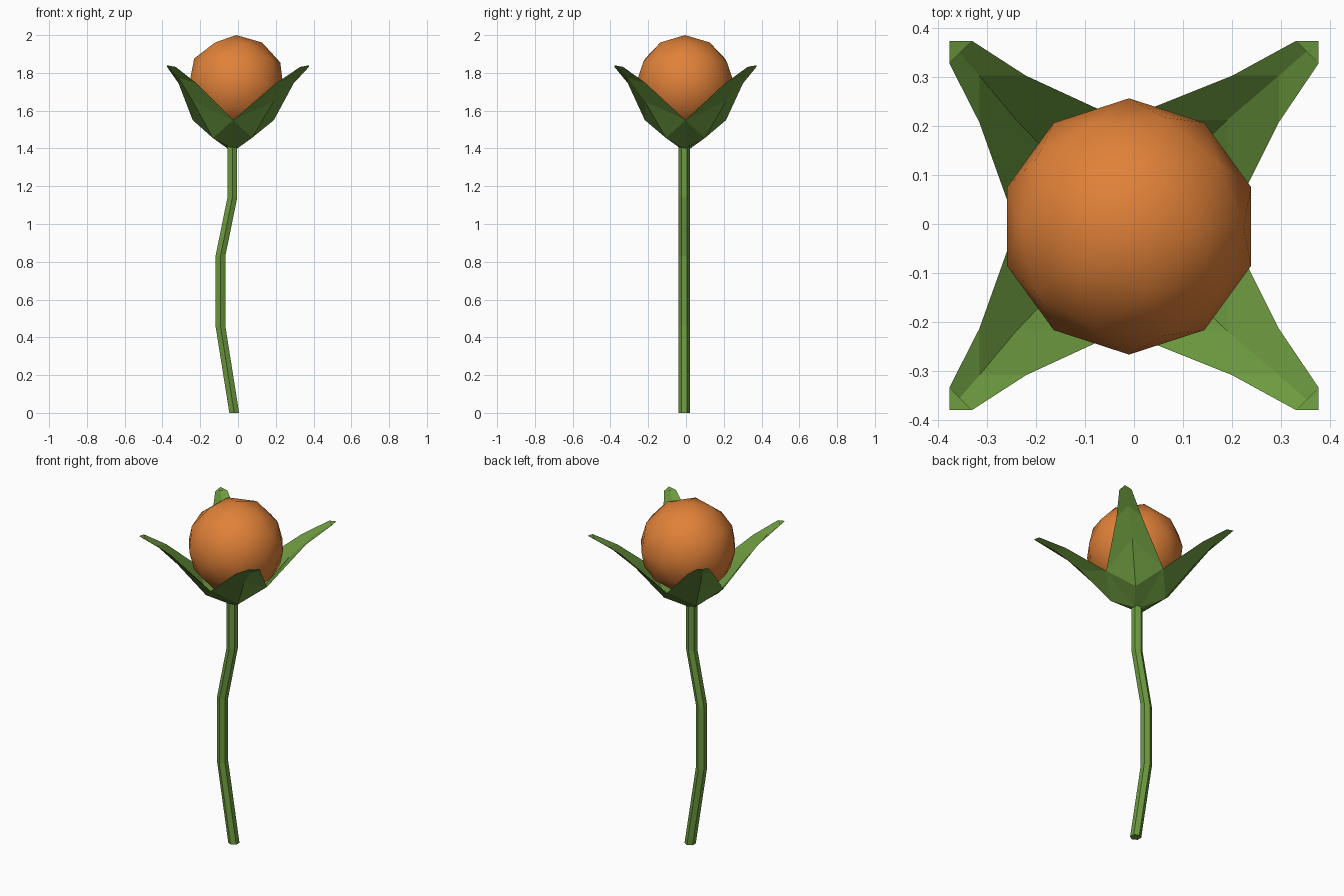
import bpy
import bmesh
import math

if "Cube" in bpy.data.objects:
    bpy.data.objects.remove(bpy.data.objects["Cube"], do_unlink=True)


def make_material(name, colour):
    mat = bpy.data.materials.new(name)
    mat.use_nodes = True
    mat.diffuse_color = colour
    mat.node_tree.nodes["Principled BSDF"].inputs["Base Color"].default_value = colour
    return mat


def make_object(name, bm, mat, smooth=False):
    mesh = bpy.data.meshes.new(name)
    for face in bm.faces:
        face.smooth = smooth
    bm.to_mesh(mesh)
    bm.free()
    mesh.materials.append(mat)
    obj = bpy.data.objects.new(name, mesh)
    bpy.context.collection.objects.link(obj)
    return obj


green = make_material("leaf green", (0.15, 0.32, 0.05, 1))
orange = make_material("bud orange", (0.75, 0.22, 0.04, 1))

# Stem: horizontal hexagonal rings following a crooked path
SIDES, RADIUS = 6, 0.03
path = [(-0.02, 0), (-0.093, 0.46), (-0.093, 0.83), (-0.03, 1.14), (-0.03, 1.41)]
bm = bmesh.new()
rings = []
for x, z in path:
    angles = [math.tau * (i + 0.5) / SIDES for i in range(SIDES)]
    rings.append([bm.verts.new((x + RADIUS * math.cos(a),
                                -0.01 + RADIUS * math.sin(a), z)) for a in angles])
for low, high in zip(rings, rings[1:]):
    for i in range(SIDES):
        j = (i + 1) % SIDES
        bm.faces.new((low[i], low[j], high[j], high[i]))
bm.faces.new(rings[0][::-1])
bm.faces.new(rings[-1])
make_object("stem", bm, green)

# Bud: coarse smooth ball
bm = bmesh.new()
bmesh.ops.create_icosphere(bm, subdivisions=2, radius=0.261)
bmesh.ops.translate(bm, verts=bm.verts, vec=(-0.01, -0.005, 1.739))
make_object("bud", bm, orange, smooth=True)

# Sepals: nearly flat leaf, rows of (centre x, side inset, corner reach, side z, keel z)
rows = [(-0.025, 0.0, 0.215, 1.55, 1.65),
        (-0.01, 0.21, 0.305, 1.745, 1.775),
        (0.0, 0.33, 0.376, 1.832, 1.84)]


def add_sepal(bm, sx, sy):
    def vert(cx, x, y, z):
        return bm.verts.new((cx + sx * x, -0.003 + sy * y, z))

    base = vert(-0.03, 0, 0, 1.4)
    foot_a = vert(-0.03, 0, 0.026, 1.4)
    foot_b = vert(-0.03, 0.026, 0, 1.4)
    heel = vert(-0.03, 0.103, 0.103, 1.455)
    grid = [(vert(cx, inset, reach, side_z),
             vert(cx, reach, reach, keel_z),
             vert(cx, reach, inset, side_z))
            for cx, inset, reach, side_z, keel_z in rows]
    left, keel, right = grid[0]
    faces = [(base, foot_a, heel, foot_b), (foot_a, left, heel), (heel, right, foot_b),
             (heel, left, keel), (heel, keel, right)]
    for low, high in zip(grid, grid[1:]):
        for i in (0, 1):
            faces.append((low[i], high[i], high[i + 1], low[i + 1]))
    faces.append(grid[-1])
    # Keep the outer side of every mirrored sepal facing out
    for f in faces:
        bm.faces.new(f if sx * sy > 0 else f[::-1])


for sx, side in ((1, "left"), (-1, "right")):
    for sy, end in ((-1, "front"), (1, "back")):
        bm = bmesh.new()
        add_sepal(bm, sx, sy)
        make_object(f"sepal_{end}_{side}", bm, green)
